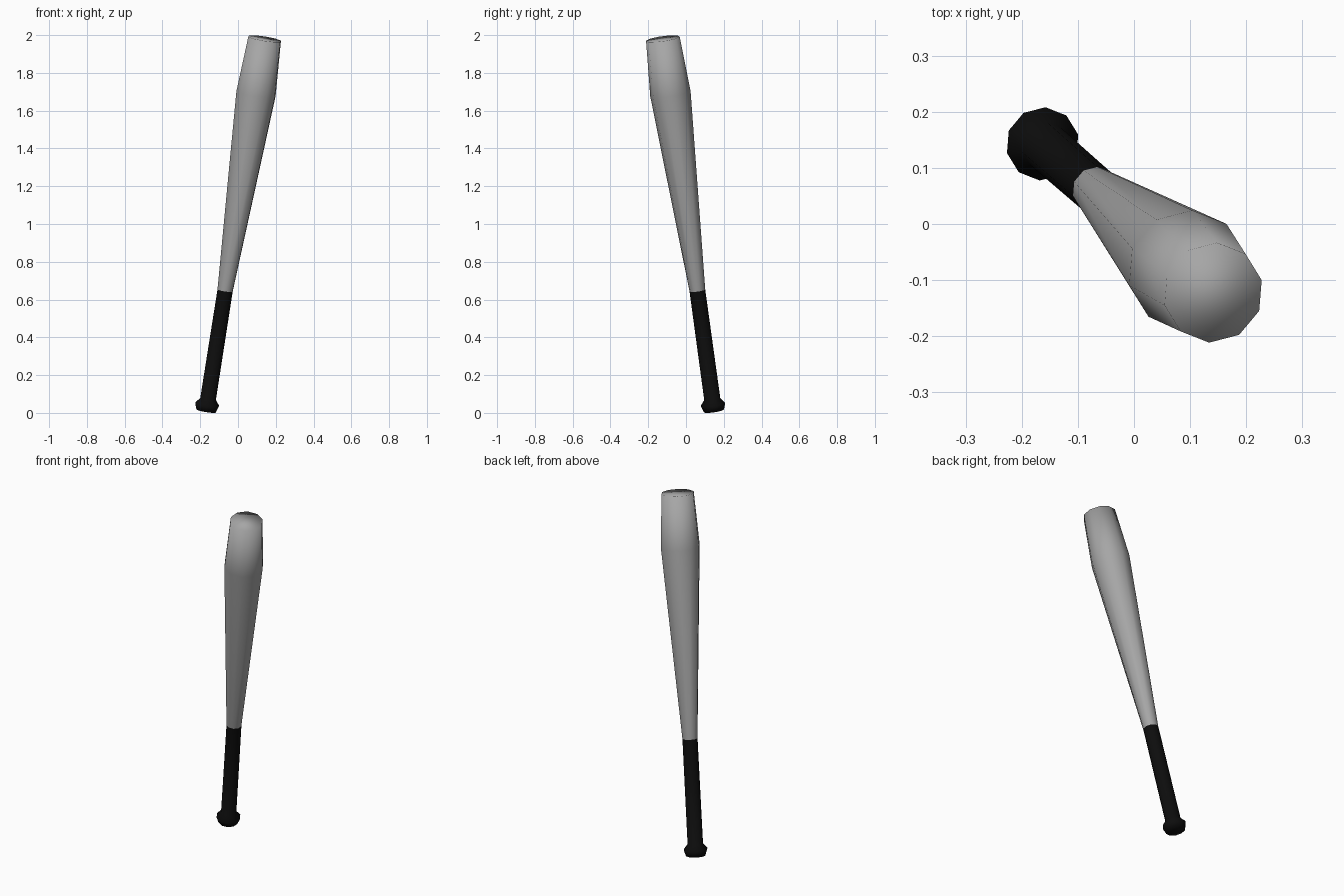
import bpy, bmesh, math
from mathutils import Vector

if "Cube" in bpy.data.objects:
    bpy.data.objects.remove(bpy.data.objects["Cube"])

SIDES = 10
PHASE = math.radians(14)
SLOPE = Vector((0.157, -0.137, 1.0))      # lean of the bat per unit of height
FOOT = Vector((-0.17, 0.149, 0.0))        # axis point at ground level
TILT = Vector((0, 0, 1)).rotation_difference(SLOPE)


def material(name, value):
    m = bpy.data.materials.new(name)
    m.diffuse_color = (value, value, value, 1)
    m.use_nodes = True
    m.node_tree.nodes["Principled BSDF"].inputs["Base Color"].default_value = m.diffuse_color
    return m


def lathe(name, profile, mat, cap_bottom=False, cap_top=False):
    """Ten-sided turned part; profile is (radius, height of ring centre)."""
    bm = bmesh.new()
    rings = []
    for r, z in profile:
        ring = []
        for i in range(SIDES):
            a = PHASE + 2 * math.pi * i / SIDES
            offset = TILT @ Vector((r * math.cos(a), r * math.sin(a), 0))
            ring.append(bm.verts.new(FOOT + SLOPE * z + offset))
        rings.append(ring)
    for low, high in zip(rings, rings[1:]):
        for i in range(SIDES):
            j = (i + 1) % SIDES
            bm.faces.new((low[i], low[j], high[j], high[i]))
    if cap_bottom:
        bm.faces.new(rings[0][::-1])
    if cap_top:
        bm.faces.new(rings[-1])
    for f in bm.faces:
        f.smooth = True
    mesh = bpy.data.meshes.new(name)
    bm.to_mesh(mesh)
    bm.free()
    mesh.materials.append(mat)
    obj = bpy.data.objects.new(name, mesh)
    bpy.context.collection.objects.link(obj)
    return obj


black = material("black grip", 0.004)
grey = material("grey metal", 0.38)

# Knob and wrapped handle
lathe("handle", [(0.054, 0.011), (0.066, 0.045), (0.043, 0.073), (0.042, 0.648)],
      black, cap_bottom=True)
# Tapered barrel with flat end
lathe("barrel", [(0.042, 0.648), (0.108, 1.69), (0.09, 1.981)],
      grey, cap_top=True)
